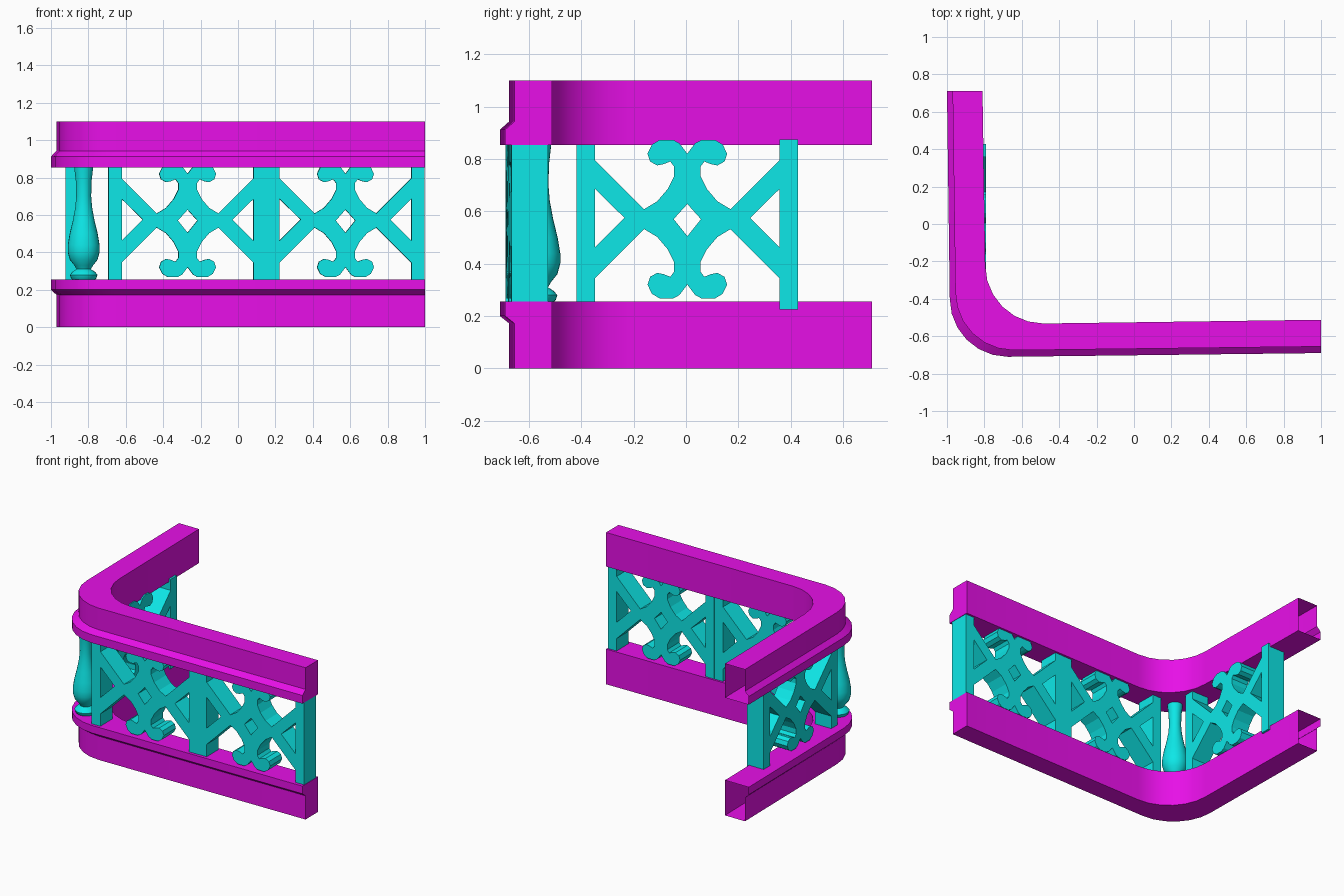
import bpy, bmesh, math
from math import sin, cos, pi

if "Cube" in bpy.data.objects:
    bpy.data.objects.remove(bpy.data.objects["Cube"])


def material(name, rgb):
    m = bpy.data.materials.new(name)
    m.diffuse_color = (*rgb, 1)
    m.use_nodes = True
    m.node_tree.nodes["Principled BSDF"].inputs["Base Color"].default_value = m.diffuse_color
    return m


PURPLE = material("purple", (0.8, 0.005, 0.8))
TEAL = material("teal", (0.004, 0.8, 0.8))


def activate(ob):
    bpy.ops.object.select_all(action='DESELECT')
    ob.select_set(True)
    bpy.context.view_layer.objects.active = ob


def finish(bm, name, mat, angle=30):
    bmesh.ops.recalc_face_normals(bm, faces=bm.faces)
    me = bpy.data.meshes.new(name)
    bm.to_mesh(me)
    bm.free()
    ob = bpy.data.objects.new(name, me)
    bpy.context.collection.objects.link(ob)
    me.materials.append(mat)
    activate(ob)
    bpy.ops.object.shade_smooth_by_angle(angle=math.radians(angle))


def skin(bm, rows):
    """Quads between consecutive closed rings of vertices."""
    n = len(rows[0])
    for a, b in zip(rows, rows[1:]):
        for i in range(n):
            j = (i + 1) % n
            bm.faces.new((a[i], a[j], b[j], b[i]))


# Outer edge of the rails in plan: two arms joined by a rounded corner
SEG = 6
END_X, END_Y = 1.0, 0.71
path = [(-1.0, END_Y)]
path += [(-0.675 + 0.31 * cos(pi + pi / 2 * i / SEG),
          -0.40 + 0.31 * sin(pi + pi / 2 * i / SEG)) for i in range(SEG + 1)]
path += [(END_X, -0.69)]


# Rails: hollow moulded section (dx, dy, z), open at the side arm's end only
def rail(name, section):
    bm = bmesh.new()
    rows = [[bm.verts.new((min(x + dx, END_X), min(y + dy, END_Y), z))
             for dx, dy, z in section] for x, y in path]
    skin(bm, rows)
    bm.faces.new(rows[-1])
    finish(bm, name, PURPLE)


LIP, IN = (0.03, 0.035), (0.19, 0.178)
rail("top_rail", [(0, 0, 0.853), (0, 0, 0.912), (*LIP, 0.943), (*LIP, 1.1),
                  (*IN, 1.1), (*IN, 0.853)])
rail("bottom_rail", [(*LIP, 0), (*LIP, 0.172), (0, 0, 0.2), (0, 0, 0.255),
                     (*IN, 0.255), (*IN, 0)])

# Lattice panel outline: one quarter of the scroll and diagonal bar
QUARTER = [(0, .25), (.03, .29), (.055, .303), (.105, .303), (.135, .285),
           (.152, .25), (.142, .22), (.115, .205), (.09, .21), (.065, .22),
           (.05, .2), (.05, .165), (.075, .115), (.115, .068), (.165, .038),
           (.352, .225)]
TOP, BOTTOM = .305, .345


def lattice(name, loc, angle, depth):
    up = QUARTER + [(.352, TOP), (.423, TOP)]
    down = [(x, -z) for x, z in QUARTER] + [(.352, -BOTTOM), (.423, -BOTTOM)]
    right = up + down[::-1]
    outline = right + [(-x, z) for x, z in right[::-1] if x > 0]
    # central diamond and the two triangles beside the posts
    holes = [[(0, .058), (.052, 0), (0, -.065), (-.052, 0)]]
    holes += [[(s * .352, .115), (s * .24, .005), (s * .352, -.107)] for s in (1, -1)]
    cu = bpy.data.curves.new(name, 'CURVE')
    cu.dimensions, cu.fill_mode, cu.extrude = '2D', 'BOTH', depth / 2
    for pts in [outline] + holes:
        sp = cu.splines.new('POLY')
        sp.points.add(len(pts) - 1)
        for p, (x, z) in zip(sp.points, pts):
            p.co = (x, z, 0, 1)
        sp.use_cyclic_u = True
    cu.materials.append(TEAL)
    ob = bpy.data.objects.new(name, cu)
    bpy.context.collection.objects.link(ob)
    ob.location, ob.rotation_euler = loc, (pi / 2, 0, angle)
    activate(ob)
    bpy.ops.object.convert(target='MESH')
    bpy.ops.object.shade_flat()


lattice("front_panel_left", (-0.27, -0.614, 0.57), 0.013, 0.14)
lattice("front_panel_right", (0.574, -0.602, 0.57), 0.013, 0.14)
lattice("side_panel", (-0.856, 0.005, 0.57), pi / 2, 0.132)

# Turned corner baluster
PROFILE = [(.045, .24), (.068, .262), (.074, .28), (.06, .296), (.038, .31),
           (.05, .33), (.074, .36), (.085, .4), (.085, .44), (.075, .5),
           (.058, .57), (.045, .64), (.04, .7), (.042, .78), (.048, .83), (.052, .87)]
bm = bmesh.new()
N = 24
rows = [[bm.verts.new((-0.825 + r * cos(2 * pi * i / N), -0.565 + r * sin(2 * pi * i / N), z))
         for i in range(N)] for r, z in PROFILE]
skin(bm, rows)
bm.faces.new(rows[0])
bm.faces.new(rows[-1])
finish(bm, "corner_baluster", TEAL, 40)
